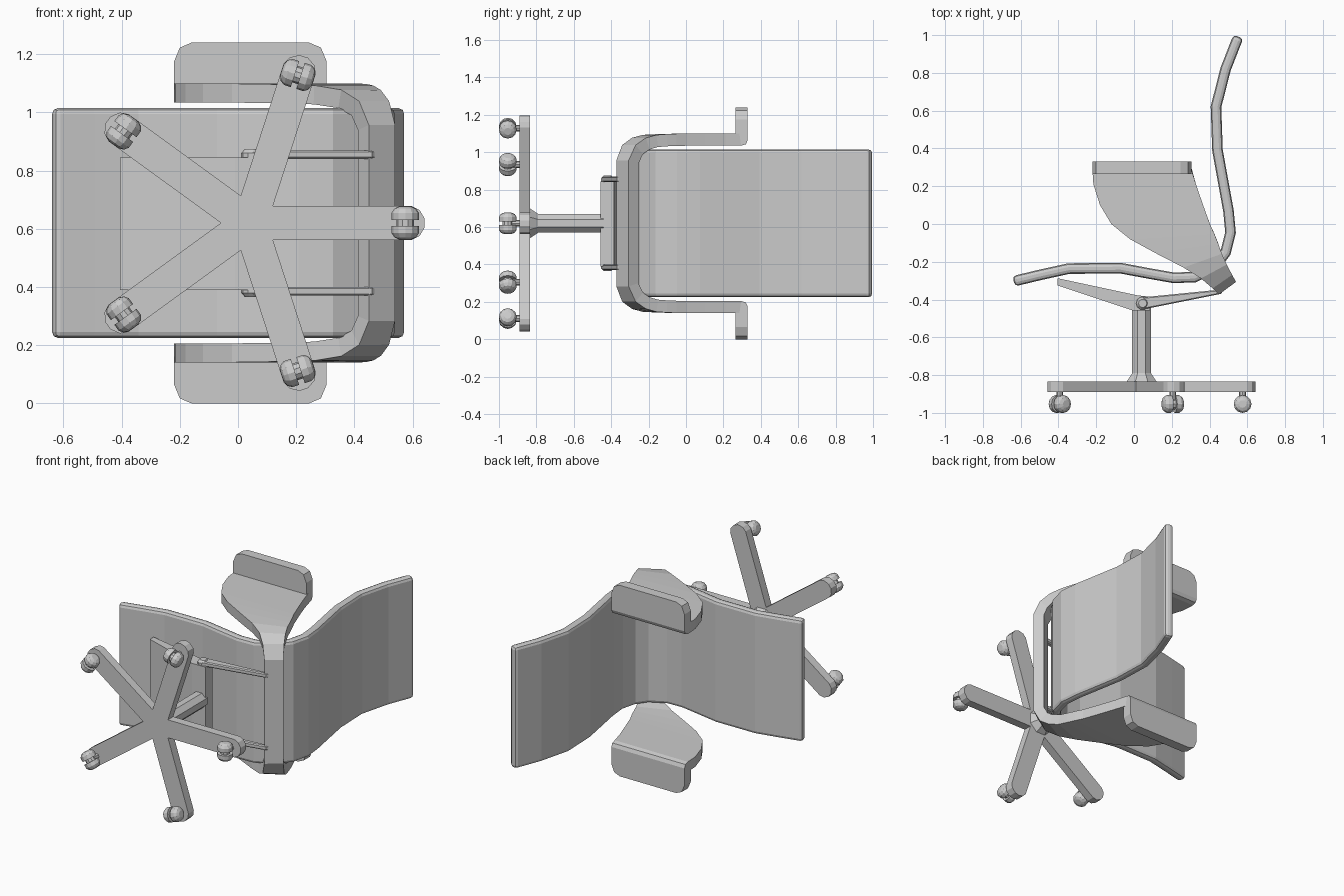
import bpy, bmesh, math
from mathutils import Vector, Matrix

if "Cube" in bpy.data.objects:
    bpy.data.objects.remove(bpy.data.objects["Cube"])

ZC = 0.62   # the chair lies on its side: its own up axis is +y, its width runs along z
XC = 0.04   # column axis


def finish(bm, name, bevel=0, segs=2):
    bmesh.ops.recalc_face_normals(bm, faces=bm.faces)
    me = bpy.data.meshes.new(name)
    bm.to_mesh(me)
    bm.free()
    ob = bpy.data.objects.new(name, me)
    bpy.context.collection.objects.link(ob)
    if bevel:
        add_bevel(ob, bevel, segs)
    return ob


def add_bevel(ob, width, segs):
    m = ob.modifiers.new("bevel", 'BEVEL')
    m.width, m.segments, m.limit_method = width, segs, 'ANGLE'
    m.angle_limit = math.radians(50)


def prism(name, pts, vec, bevel=0, segs=2):
    bm = bmesh.new()
    f = bm.faces.new([bm.verts.new(p) for p in pts])
    r = bmesh.ops.extrude_face_region(bm, geom=[f])
    vs = [v for v in r["geom"] if isinstance(v, bmesh.types.BMVert)]
    bmesh.ops.translate(bm, verts=vs, vec=vec)
    return finish(bm, name, bevel, segs)


def ribbon(name, pairs, thick, offset):
    me = bpy.data.meshes.new(name)
    verts = [p for pair in pairs for p in pair]
    faces = [(2*i, 2*i+1, 2*i+3, 2*i+2) for i in range(len(pairs) - 1)]
    me.from_pydata(verts, [], faces)
    ob = bpy.data.objects.new(name, me)
    bpy.context.collection.objects.link(ob)
    s = ob.modifiers.new("thickness", 'SOLIDIFY')
    s.thickness, s.offset, s.use_even_offset = thick, offset, True
    return ob


def lathe(name, prof, origin, axis, sides, turn=0):
    """Stack of rings (radius, distance along axis) with closed ends."""
    bm = bmesh.new()
    rot = Vector((0, 0, 1)).rotation_difference(Vector(axis)).to_matrix()
    rings = []
    for r, h in prof:
        rings.append([bm.verts.new(Vector(origin) + rot @ Vector((
            r * math.cos(turn + 2*math.pi*k/sides), r * math.sin(turn + 2*math.pi*k/sides), h)))
            for k in range(sides)])
    for a, b in zip(rings, rings[1:]):
        for k in range(sides):
            j = (k + 1) % sides
            bm.faces.new((a[k], a[j], b[j], b[k]))
    bm.faces.new(rings[0])
    bm.faces.new(rings[-1])
    return finish(bm, name)


# one-piece seat and backrest shell
line = [(-0.637, -0.303), (-0.50, -0.27), (-0.345, -0.236), (-0.07, -0.234), (0.08, -0.262),
        (0.21, -0.285), (0.32, -0.281), (0.43, -0.225), (0.485, -0.15), (0.511, -0.045),
        (0.50, 0.07), (0.442, 0.39), (0.434, 0.62), (0.485, 0.82), (0.552, 0.992)]
seat = ribbon("seat_shell", [((x, y, ZC - 0.395), (x, y, ZC + 0.395)) for x, y in line], 0.056, 0)
add_bevel(seat, 0.02, 2)

# armrest band: (front x, y), (rear x, y), distance from the middle plane
half = [((-0.16, 0.33), (0.245, 0.33), 0.62), ((-0.2, 0.33), (0.285, 0.33), 0.603),
        ((-0.22, 0.33), (0.305, 0.33), 0.555), ((-0.22, 0.33), (0.305, 0.33), 0.445),
        ((-0.22, 0.32), (0.305, 0.32), 0.423), ((-0.22, 0.295), (0.305, 0.295), 0.415),
        ((-0.215, 0.21), (0.328, 0.21), 0.415), ((-0.18, 0.10), (0.366, 0.10), 0.415),
        ((-0.12, 0.0), (0.402, 0.0), 0.415), ((-0.02, -0.08), (0.425, -0.05), 0.414),
        ((0.11, -0.15), (0.445, -0.10), 0.412), ((0.26, -0.225), (0.462, -0.15), 0.408),
        ((0.345, -0.27), (0.48, -0.195), 0.395), ((0.39, -0.302), (0.493, -0.23), 0.37),
        ((0.412, -0.32), (0.502, -0.254), 0.32)]
pairs = [((*a, ZC + w), (*b, ZC + w)) for a, b, w in half]
pairs += [((*a, ZC - w), (*b, ZC - w)) for a, b, w in reversed(half)]
ribbon("armrest_band", pairs, 0.065, -1)

# wedge under the seat
prism("seat_support", [(-0.405, -0.287, 0.39), (-0.405, -0.325, 0.39), (-0.01, -0.457, 0.39),
                       (0.085, -0.457, 0.39), (0.085, -0.385, 0.39), (0.02, -0.378, 0.39)],
      (0, 0, 0.455))

# hinge roller and the two bars that carry the armrest band
lathe("hinge_roller", [(0.022, -0.255), (0.035, -0.24), (0.035, 0.24), (0.022, 0.255)],
      (0.046, -0.42, ZC), (0, 0, 1), 10)
for side, z in (("lower", 0.37), ("upper", 0.84)):
    prism(side + "_link_bar", [(0.046, -0.388, z), (0.046, -0.452, z), (0.11, -0.44, z),
                               (0.46, -0.37, z), (0.48, -0.345, z)], (0, 0, 0.03), 0.006, 1)

# gas column with flared foot
lathe("column", [(0.09, -0.84), (0.054, -0.79), (0.054, -0.44)], (XC, 0, ZC), (0, 1, 0), 8, math.pi/8)

# five-armed base
star = []
hw, reach = 0.058, 0.602
for k in range(5):
    c, s = math.cos(k*2*math.pi/5), math.sin(k*2*math.pi/5)
    ri = hw / math.tan(math.pi/5)
    for u, v in ((ri, -hw), (reach-0.045, -hw), (reach-0.018, -0.045), (reach, -0.015),
                 (reach, 0.015), (reach-0.018, 0.045), (reach-0.045, hw)):
        star.append((XC + u*c - v*s, -0.89, ZC + u*s + v*c))
prism("star_base", star, (0, 0.055, 0))

# twin-wheel casters
for k in range(5):
    a = k*2*math.pi/5
    out = Vector((math.cos(a), 0, math.sin(a)))
    side = Vector((-math.sin(a), 0, math.cos(a)))
    hub = Vector((XC, -0.953, ZC)) + out*0.535
    for n, sgn in (("left", 1), ("right", -1)):
        lathe(f"caster_{k+1}_{n}_wheel", [(0.047, 0.01), (0.047, 0.035), (0.037, 0.05), (0.02, 0.057)],
              hub, side*sgn, 12)
    lathe(f"caster_{k+1}_axle", [(0.03, -0.012), (0.03, 0.012)], hub, side, 10)
    lathe(f"caster_{k+1}_stem", [(0.018, 0), (0.018, 0.065)], hub, (0, 1, 0), 8)
